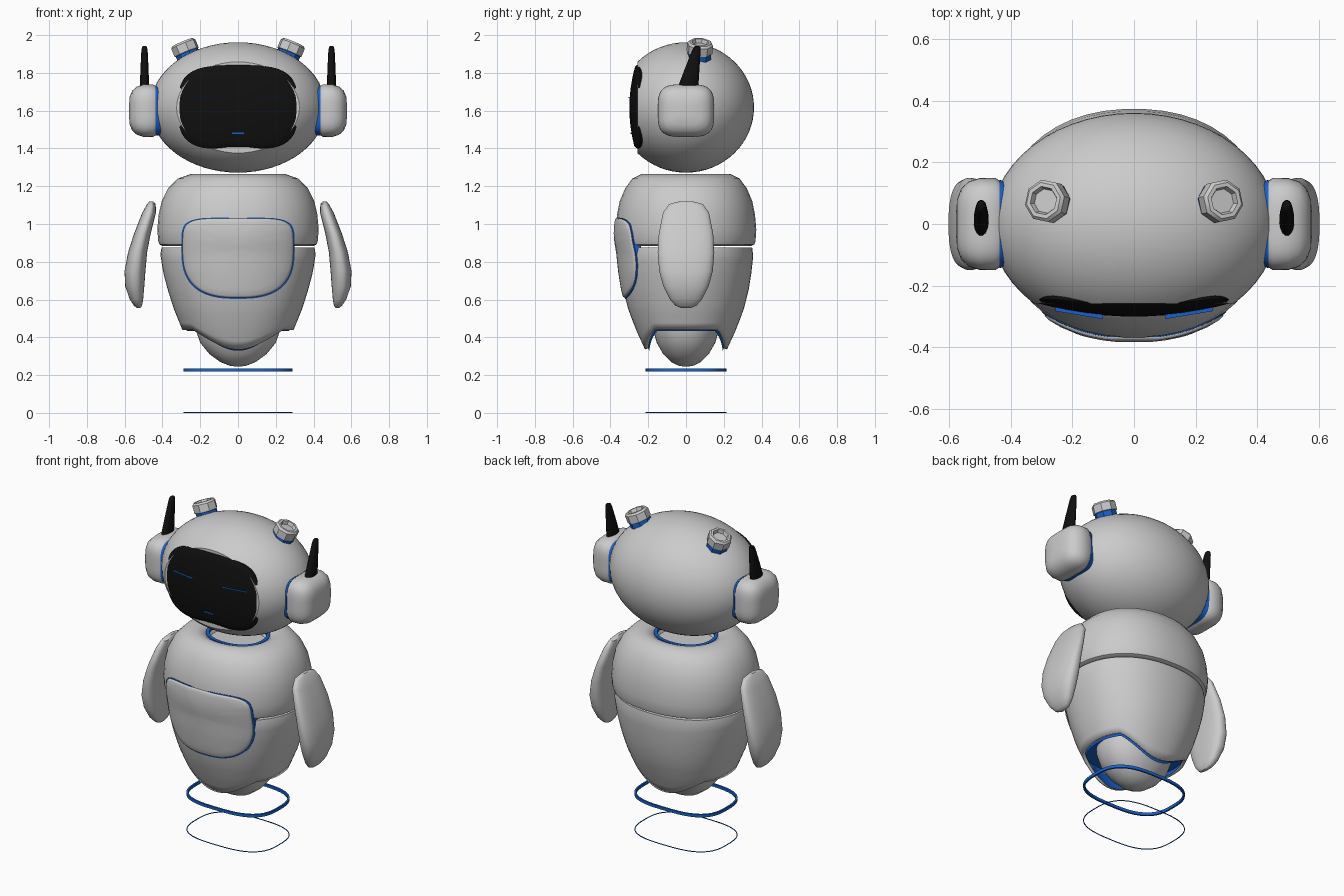
import bpy, bmesh
from math import sin, cos, tau, copysign
from mathutils import Matrix, Vector

if "Cube" in bpy.data.objects:
    bpy.data.objects.remove(bpy.data.objects["Cube"])


def material(name, rgb):
    m = bpy.data.materials.new(name)
    m.diffuse_color = (*rgb, 1)
    m.use_nodes = True
    m.node_tree.nodes["Principled BSDF"].inputs["Base Color"].default_value = m.diffuse_color
    return m


BLUE = material("blue_glow", (0.01, 0.12, 0.6))
BLACK = material("black_gloss", (0.005, 0.005, 0.005))


def spow(v, e):
    return copysign(abs(v) ** e, v)


def finish(name, bm, mat=None, mirror=False, angle=0.7):
    bmesh.ops.recalc_face_normals(bm, faces=bm.faces)
    me = bpy.data.meshes.new(name)
    bm.to_mesh(me)
    bm.free()
    ob = bpy.data.objects.new(name, me)
    bpy.context.collection.objects.link(ob)
    if mat:
        me.materials.append(mat)
    bpy.ops.object.select_all(action='DESELECT')
    ob.select_set(True)
    bpy.context.view_layer.objects.active = ob
    bpy.ops.object.shade_smooth_by_angle(angle=angle)
    if mirror:
        ob.modifiers.new("mirror", 'MIRROR').use_mirror_merge = False
    return ob


def skin(rings, caps=(True, True), wrap=False):
    """Join rings of points into one surface."""
    bm = bmesh.new()
    vs = [[bm.verts.new(p) for p in r] for r in rings]
    n = len(vs[0])
    for a, b in zip(vs, vs[1:] + ([vs[0]] if wrap else [])):
        for i in range(n):
            bm.faces.new((a[i], a[(i + 1) % n], b[(i + 1) % n], b[i]))
    if not wrap:
        if caps[0]:
            bm.faces.new(vs[0])
        if caps[1]:
            bm.faces.new(vs[-1])
    return bm


def loft(name, secs, n=2.0, segs=48, mat=None, mirror=False, mtx=Matrix(), wrap=False, angle=0.7):
    """Sections (cx, cy, z, half_x, half_y) with superellipse outlines."""
    rings = [[mtx @ Vector((cx + hx * spow(cos(t), 2 / n), cy + hy * spow(sin(t), 2 / n), z))
              for t in (tau * (i + 0.5) / segs for i in range(segs))] for cx, cy, z, hx, hy in secs]
    return finish(name, skin(rings, wrap=wrap), mat, mirror, angle)


# Torso outline: z, half width, half depth
BODY = [(1.265, .25, .235), (1.24, .32, .285), (1.19, .37, .322), (1.12, .405, .352),
        (1.05, .421, .366), (.97, .428, .373), (.91, .423, .369), (.85, .413, .358),
        (.75, .398, .348), (.65, .372, .332), (.55, .34, .307), (.44, .295, .265), (.32, .215, .21)]
BN = 2.2


def body(z):
    for a, b in zip(BODY, BODY[1:]):
        if z >= b[0]:
            f = (a[0] - z) / (a[0] - b[0])
            return a[1] + f * (b[1] - a[1]), a[2] + f * (b[2] - a[2])
    return BODY[-1][1:]


def body_front(x, z):
    hx, hy = body(z)
    return -hy * max(0, 1 - (abs(x) / hx) ** BN) ** (1 / BN)


# Upper torso with neck hollow
upper = [(1.2, .165, .14), (1.235, .18, .155), (1.257, .21, .19)] + BODY[:7] + \
        [(.892, .417, .363), (.884, .4, .345)]
loft("upper_torso", [(0, 0, *s) for s in upper], BN)
loft("neck_ring", [(0, 0, 1.225, .18, .155), (0, 0, 1.243, .185, .16),
                   (0, 0, 1.243, .165, .14), (0, 0, 1.225, .165, .14)], BN, mat=BLUE, wrap=True)


# Lower torso, hem arched up over both sides
def skirt(name, top, inset, drop, mat=None):
    rings = []
    for k in range(13):
        ring = []
        for i in range(64):
            t = tau * (i + 0.5) / 64
            hem = min(.44, .335 + .105 * (abs(cos(t)) / .8) ** 2) - drop
            z = top + (hem - top) * k / 12
            hx, hy = body(z)
            s = inset + (.012 if k == 0 and not mat else 0)
            ring.append((((hx - s) * spow(cos(t), 2 / BN)), (hy - s) * spow(sin(t), 2 / BN), z))
        rings.append(ring)
    ob = finish(name, skin(rings, (True, False)), mat)
    if not mat:
        ob.modifiers.new("thickness", 'SOLIDIFY').thickness = 0.018
    return ob


skirt("lower_torso", .876, 0, 0)
skirt("lower_torso_lining", .47, .02, .006, BLUE)

# Pelvis bulb
loft("pelvis", [(0, 0, .55, .23, .18), (0, 0, .44, .225, .175), (0, 0, .37, .2, .155),
                (0, 0, .31, .15, .12), (0, 0, .27, .095, .08), (0, 0, .25, .045, .04),
                (0, 0, .245, .012, .01)], 2.2)


# Plates that follow a front surface
def plate(name, outline, zc, surf, steps, mat=None):
    rings = []
    for s, off in steps:
        ring = []
        for x, z in outline:
            x, z = x * s, zc + (z - zc) * s
            ring.append((x, surf(x, z) - off, z))
        rings.append(ring)
    return finish(name, skin(rings), mat)


angles = [tau * (i + 0.5) / 72 for i in range(72)]


def chest_point(t):
    n = 5 if sin(t) > 0 else 2.7
    return .293 * spow(cos(t), 2 / n), .87 + (.16 if sin(t) > 0 else .26) * spow(sin(t), 2 / n)


chest = [chest_point(t) for t in angles]
inner = [(s, .012) for s in (.96, .85, .7, .5, .3, .1, .02)]
plate("chest_panel", chest, .87, body_front, [(1, -.03), (1, .004), (.985, .01)] + inner)
plate("chest_panel_trim", chest, .87, body_front, [(1.025, -.03), (1.025, .003), (.99, .003)], BLUE)

# Head: ellipsoid sliced flat behind the face
bm = bmesh.new()
bmesh.ops.create_uvsphere(bm, u_segments=56, v_segments=32, radius=1)
for v in bm.verts:
    v.co = Vector((v.co.x * .465, v.co.y * .36, 1.617 + v.co.z * .345))
cut = bmesh.ops.bisect_plane(bm, geom=bm.verts[:] + bm.edges[:] + bm.faces[:], plane_co=(0, -.257, 0),
                             plane_no=(0, -1, 0), clear_outer=True)
bmesh.ops.holes_fill(bm, edges=[e for e in bm.edges if e.is_boundary])
finish("head", bm, angle=0.5)


# Face screen with notched chin
def face_surf(x, z):
    return -.30 + .042 * (x / .31) ** 2 + .03 * ((z - 1.615) / .22) ** 2


face = []
for t in angles:
    x, z = .317 * spow(cos(t), 2 / 3.3), 1.615 + .226 * spow(sin(t), 2 / 3.3)
    if z < 1.5:
        z += .022 * 2.718 ** (-(x / .12) ** 2)
    face.append((x, z))
plate("face_screen", face, 1.615, face_surf,
      [(.99, -.05), (1, -.006)] + [(s, 0) for s in (.97, .85, .7, .5, .3, .1, .02)], BLACK)


# Thin eyes and mouth
def slab(name, loc, size, rot=0, mirror=False):
    bm = bmesh.new()
    bmesh.ops.create_cube(bm, size=1, matrix=Matrix.Translation(loc) @ Matrix.Rotation(rot, 4, 'Z')
                          @ Matrix.Diagonal((*size, 1)))
    finish(name, bm, BLUE, mirror)


slab("eye", (.177, -.281, 1.67), (.155, .028, .003), .165, True)
slab("mouth", (0, -.285, 1.48), (.066, .02, .008))

# Ears, lofted outward along x
side = Matrix(((0, 0, 1, 0), (1, 0, 0, 0), (0, 1, 0, 1.6), (0, 0, 0, 1)))
ear = [(.40, .125, .115), (.435, .14, .13), (.45, .15, .14), (.50, .149, .139), (.535, .138, .128),
       (.56, .115, .106), (.573, .08, .075), (.577, .03, .03)]
loft("ear", [(0, 0, *s) for s in ear], 3.6, mirror=True, mtx=side)
loft("ear_ring", [(0, 0, .40, .135, .126), (0, 0, .436, .143, .133)], 3.6, mat=BLUE, mirror=True, mtx=side)

# Antennae
loft("antenna", [(.495, .01, 1.72, .025, .056), (.495, .032, 1.82, .022, .04), (.495, .055, 1.92, .017, .023),
                 (.495, .059, 1.938, .013, .017), (.495, .06, 1.943, .006, .008)],
     segs=16, mat=BLACK, mirror=True)

# Octagonal knobs on the head
axis = Vector((.38, .08, .92))
tilt = Matrix.Translation((.265, .07, 1.893)) @ axis.to_track_quat('Z', 'Y').to_matrix().to_4x4()
loft("knob_base", [(0, 0, -.03, .064, .064), (0, 0, .016, .064, .064)], segs=8, mat=BLUE, mirror=True, mtx=tilt)
knob = [(.014, .062), (.018, .07), (.064, .07), (.075, .06), (.075, .047), (.055, .04)]
loft("knob", [(0, 0, z, r, r) for z, r in knob], segs=8, mirror=True, mtx=tilt, angle=0.6)

# Arms: z, inner x, outer x, half depth
arm = [(1.12, .448, .468, .035), (1.105, .436, .482, .09), (1.06, .434, .507, .122), (.95, .462, .55, .144),
       (.85, .481, .582, .15), (.75, .49, .601, .142), (.67, .496, .597, .12), (.60, .502, .573, .085),
       (.567, .508, .55, .055), (.555, .516, .535, .025)]
arm = [((a + b) / 2, 0, z, (b - a) / 2, d) for z, a, b, d in arm]
loft("arm", arm, 2.5, mirror=True)


# Hover rings
def hoop(name, z0, z1, w, mat=None):
    loft(name, [(0, 0, z, .29 - i, .215 - i) for z, i in ((z0, 0), (z1, 0), (z1, w), (z0, w))],
         2.9, mat=mat, wrap=True)


hoop("hover_ring", .218, .236, .01, BLUE)
hoop("ground_ring", 0, .004, .004, BLUE)
